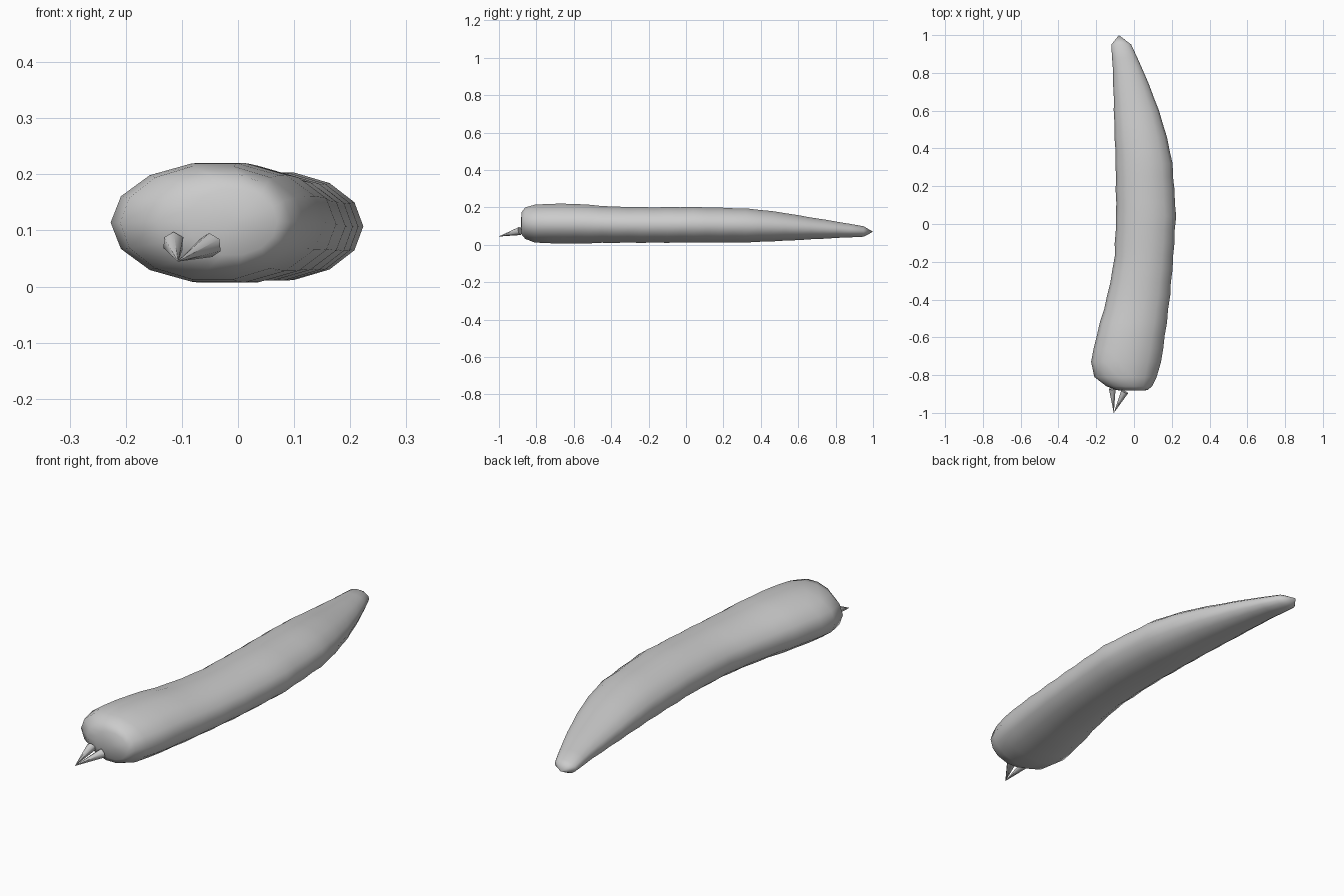
import bpy, bmesh, math
from mathutils import Vector

if "Cube" in bpy.data.objects:
    bpy.data.objects.remove(bpy.data.objects["Cube"])

SIDES = 14

# stations along the body: y, left x, right x, bottom z, top z
STATIONS = [
    (-0.88, -0.09, 0.07, 0.055, 0.175),
    (-0.86, -0.145, 0.095, 0.030, 0.202),
    (-0.81, -0.210, 0.120, 0.010, 0.217),
    (-0.73, -0.227, 0.143, 0.006, 0.222),
    (-0.60, -0.203, 0.165, 0.003, 0.224),
    (-0.40, -0.147, 0.190, 0.008, 0.208),
    (-0.20, -0.106, 0.208, 0.008, 0.204),
    (0.05, -0.096, 0.224, 0.009, 0.206),
    (0.34, -0.099, 0.203, 0.010, 0.197),
    (0.50, -0.105, 0.165, 0.018, 0.178),
    (0.63, -0.108, 0.123, 0.025, 0.155),
    (0.80, -0.112, 0.055, 0.035, 0.127),
    (0.95, -0.120, -0.015, 0.043, 0.100),
]


def sample(y):
    for a, b in zip(STATIONS, STATIONS[1:]):
        if y <= b[0] + 1e-6:
            t = (y - a[0]) / (b[0] - a[0])
            return [p + (q - p) * t for p, q in zip(a, b)]
    return list(STATIONS[-1])


def finish(bm, name):
    bmesh.ops.recalc_face_normals(bm, faces=bm.faces)
    mesh = bpy.data.meshes.new(name)
    bm.to_mesh(mesh)
    bm.free()
    obj = bpy.data.objects.new(name, mesh)
    bpy.context.collection.objects.link(obj)
    return obj


# larva body: bent, tapering loft with faint ribs
bm = bmesh.new()
ys = [-0.88, -0.86, -0.81] + [-0.73 + 0.07 * i for i in range(24)] + [0.95]
rings = []
for i, y in enumerate(ys):
    _, xl, xr, zb, zt = sample(y)
    rib = 0.98 if 3 < i < len(ys) - 2 and i % 2 else 1.0
    rx, rz = (xr - xl) / 2 * rib, (zt - zb) / 2 * rib
    cx, cz = (xl + xr) / 2, (zb + zt) / 2
    rings.append([bm.verts.new((cx + rx * math.cos(2 * math.pi * k / SIDES), y,
                                cz + rz * math.sin(2 * math.pi * k / SIDES)))
                  for k in range(SIDES)])
for a, b in zip(rings, rings[1:]):
    for k in range(SIDES):
        n = (k + 1) % SIDES
        bm.faces.new((a[k], a[n], b[n], b[k]))
for ring, tip in ((rings[0], (-0.01, -0.882, 0.115)), (rings[-1], (-0.08, 1.0, 0.07))):
    v = bm.verts.new(tip)
    for k in range(SIDES):
        bm.faces.new((ring[k], ring[(k + 1) % SIDES], v))
body = finish(bm, "larva_body")
for p in body.data.polygons:
    p.use_smooth = True


# mouth hooks: two small cones meeting at one point
def hook(name, base, tip, radius):
    base, tip = Vector(base), Vector(tip)
    d = tip - base
    bm = bmesh.new()
    bmesh.ops.create_cone(bm, cap_ends=True, segments=6, radius1=radius,
                          radius2=0.0005, depth=d.length)
    obj = finish(bm, name)
    obj.location = (base + tip) / 2
    obj.rotation_mode = 'QUATERNION'
    obj.rotation_quaternion = d.to_track_quat('Z', 'Y')
    for p in obj.data.polygons:
        p.use_smooth = len(p.vertices) < 5


TIP = (-0.107, -1.0, 0.045)
hook("mouth_hook_left", (-0.115, -0.873, 0.078), TIP, 0.02)
hook("mouth_hook_right", (-0.049, -0.888, 0.074), TIP, 0.022)
